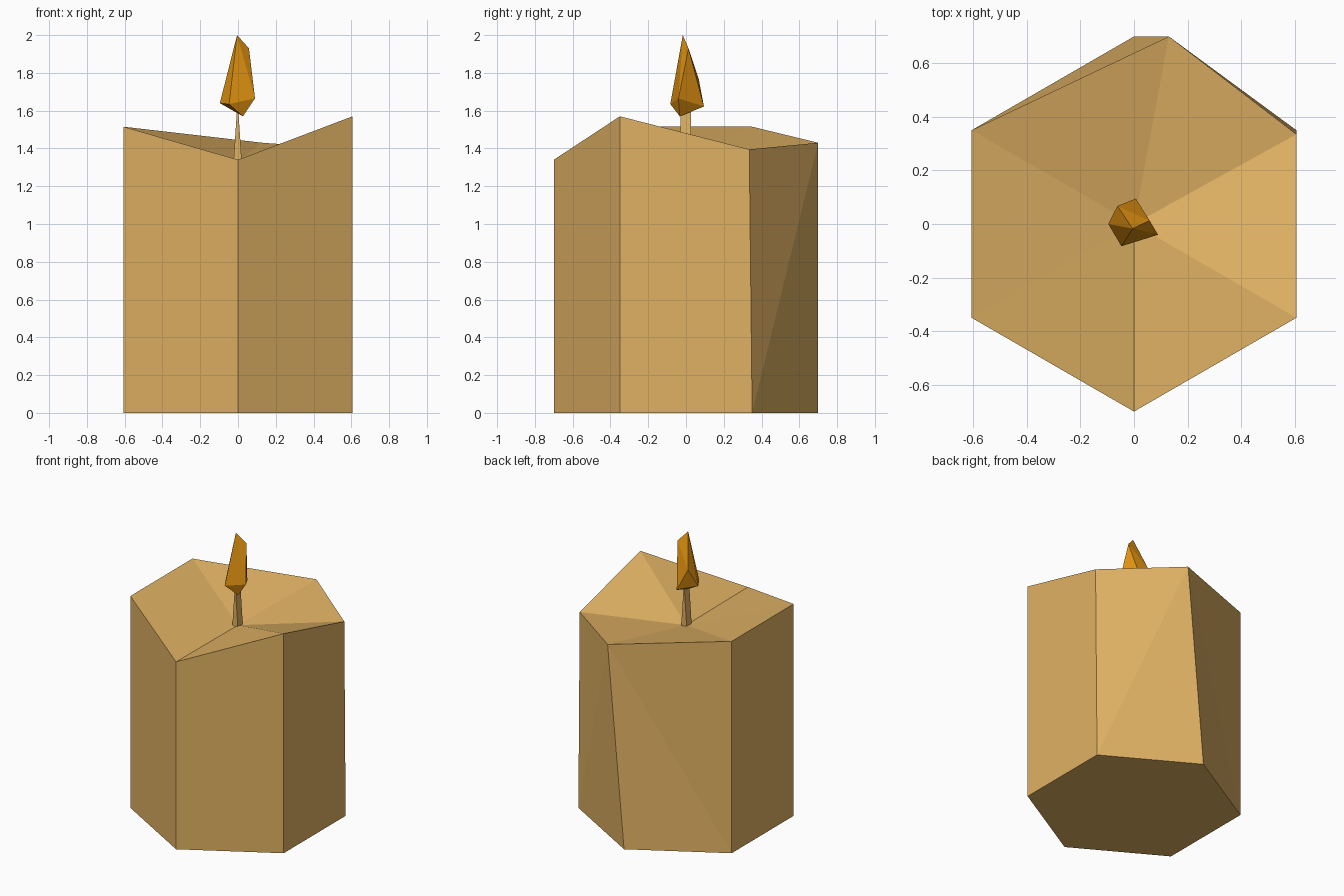
import bpy, bmesh, math
from mathutils import Vector

if "Cube" in bpy.data.objects:
    bpy.data.objects.remove(bpy.data.objects["Cube"])


def material(name, colour):
    m = bpy.data.materials.new(name)
    m.diffuse_color = (*colour, 1)
    m.use_nodes = True
    m.node_tree.nodes["Principled BSDF"].inputs["Base Color"].default_value = m.diffuse_color
    return m


def finish(name, bm, mat):
    bmesh.ops.recalc_face_normals(bm, faces=bm.faces)
    me = bpy.data.meshes.new(name)
    bm.to_mesh(me)
    bm.free()
    me.materials.append(mat)
    ob = bpy.data.objects.new(name, me)
    bpy.context.collection.objects.link(ob)
    return ob


wax = material("tan wax", (0.74, 0.44, 0.125))
fire = material("orange flame", (0.73, 0.28, 0.005))

# candle body: six-sided column, uneven rim, sunken melted centre
R = 0.7
rim_heights = [1.34, 1.57, 1.395, 1.43, 1.515, 1.515]
bm = bmesh.new()
low, rim = [], []
for i, h in enumerate(rim_heights):
    a = math.radians(60 * i - 90)
    p = Vector((R * math.cos(a), R * math.sin(a), 0))
    low.append(bm.verts.new(p))
    rim.append(bm.verts.new(p + Vector((0, 0, h))))
rim[3].co.x += 0.13          # melted back corner leans sideways
rim[2].co.y -= 0.015
centre = bm.verts.new((0, 0, 1.335))
bm.faces.new(low)
for i in range(6):
    j = (i + 1) % 6
    bm.faces.new((rim[i], rim[j], centre))
    if i == 2:               # twisted sides split towards the leaning corner
        bm.faces.new((low[i], low[j], rim[j]))
        bm.faces.new((low[i], rim[j], rim[i]))
    elif i == 3:
        bm.faces.new((low[i], low[j], rim[i]))
        bm.faces.new((low[j], rim[j], rim[i]))
    else:
        bm.faces.new((low[i], low[j], rim[j], rim[i]))
finish("candle_body", bm, wax)

# wick: thin box pinched to a narrow edge at the top
bm = bmesh.new()
bmesh.ops.create_cube(bm, size=1)
for v in bm.verts:
    top = v.co.z > 0
    half = 0.003 if top else 0.022
    v.co = (math.copysign(half, v.co.x) - 0.002,
            math.copysign(0.028, v.co.y) - 0.002,
            1.61 if top else 1.33)
finish("wick", bm, wax)

# flame: irregular faceted teardrop
bm = bmesh.new()
for p in [(-0.005, -0.017, 2.0), (0.058, 0.013, 1.93), (-0.062, 0.067, 1.77),
          (0.09, -0.04, 1.665), (-0.047, -0.083, 1.635), (-0.096, 0.0, 1.64),
          (0.007, 0.095, 1.622), (0.026, -0.033, 1.57)]:
    bm.verts.new(p)
bmesh.ops.convex_hull(bm, input=bm.verts)
finish("flame", bm, fire)
